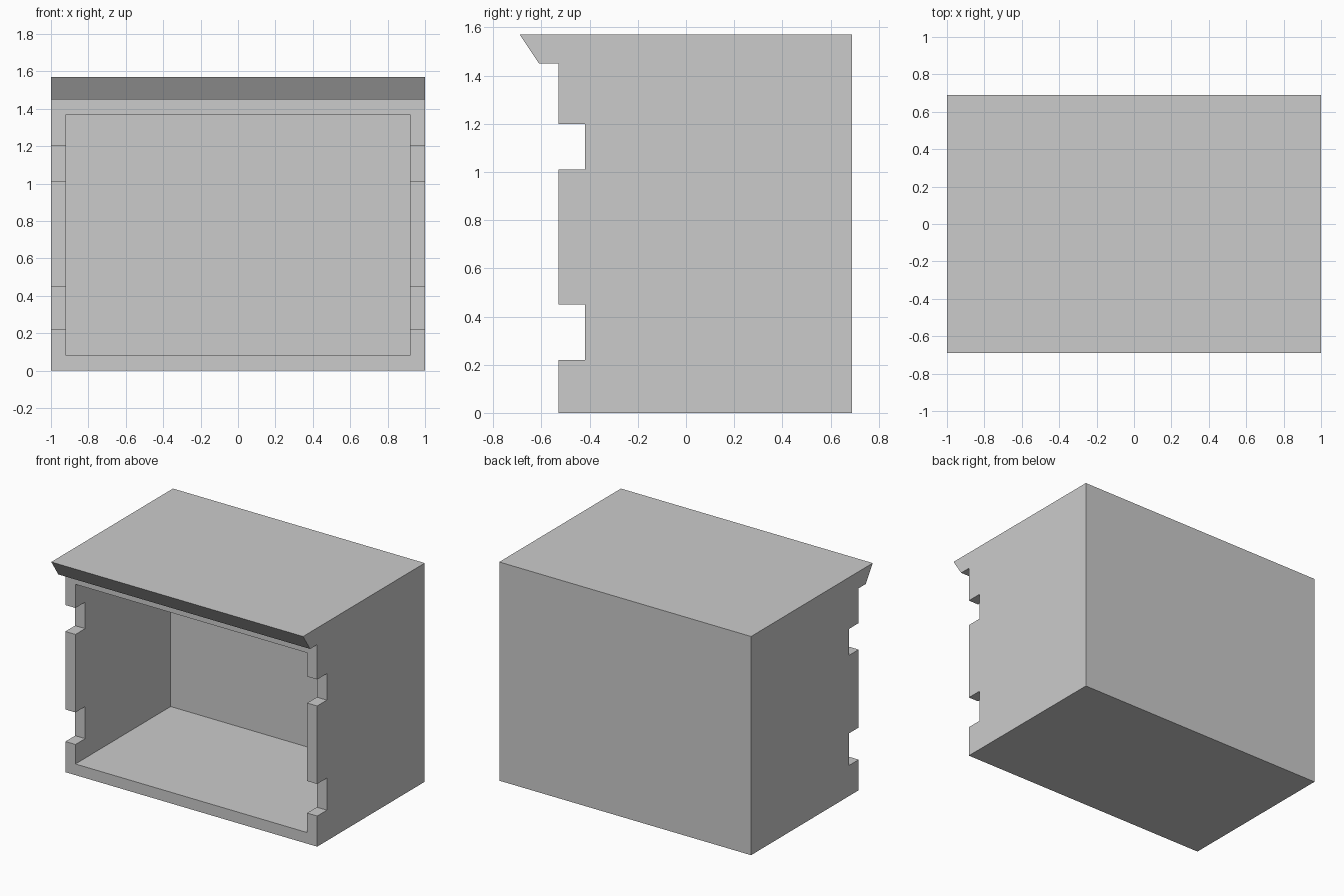
import bpy, bmesh

if "Cube" in bpy.data.objects:
    bpy.data.objects.remove(bpy.data.objects["Cube"])


def extrude_profile(name, profile, half_width):
    """Extrude a (y, z) outline symmetrically along x."""
    bm = bmesh.new()
    face = bm.faces.new([bm.verts.new((-half_width, y, z)) for y, z in profile])
    ext = bmesh.ops.extrude_face_region(bm, geom=[face], use_keep_orig=True)
    verts = [g for g in ext["geom"] if isinstance(g, bmesh.types.BMVert)]
    bmesh.ops.translate(bm, vec=(2 * half_width, 0, 0), verts=verts)
    bmesh.ops.recalc_face_normals(bm, faces=bm.faces)
    mesh = bpy.data.meshes.new(name)
    bm.to_mesh(mesh)
    bm.free()
    obj = bpy.data.objects.new(name, mesh)
    bpy.context.collection.objects.link(obj)
    return obj


BACK, FRONT, NOTCH, LIP = 0.69, -0.53, -0.42, -0.69
HEIGHT, WALL = 1.57, 0.08

# Side outline: two hinge notches in the front edge, bevelled lip at the top
outline = [(BACK, 0), (FRONT, 0)]
for low, high in ((0.22, 0.45), (1.01, 1.20)):
    outline += [(FRONT, low), (NOTCH, low), (NOTCH, high), (FRONT, high)]
outline += [(FRONT, 1.45), (-0.61, 1.45), (LIP, HEIGHT), (BACK, HEIGHT)]
cabinet = extrude_profile("cabinet_shell", outline, 1.0)

# Hollow interior, open to the front
inner_back = 0.55
cavity = extrude_profile(
    "cavity_cutter",
    [(inner_back, WALL), (-0.9, WALL), (-0.9, 1.37), (inner_back, 1.37)],
    1.0 - WALL)
cavity.hide_render = True
cavity.display_type = 'WIRE'

cut = cabinet.modifiers.new("hollow", 'BOOLEAN')
cut.operation = 'DIFFERENCE'
cut.solver = 'EXACT'
cut.object = cavity
